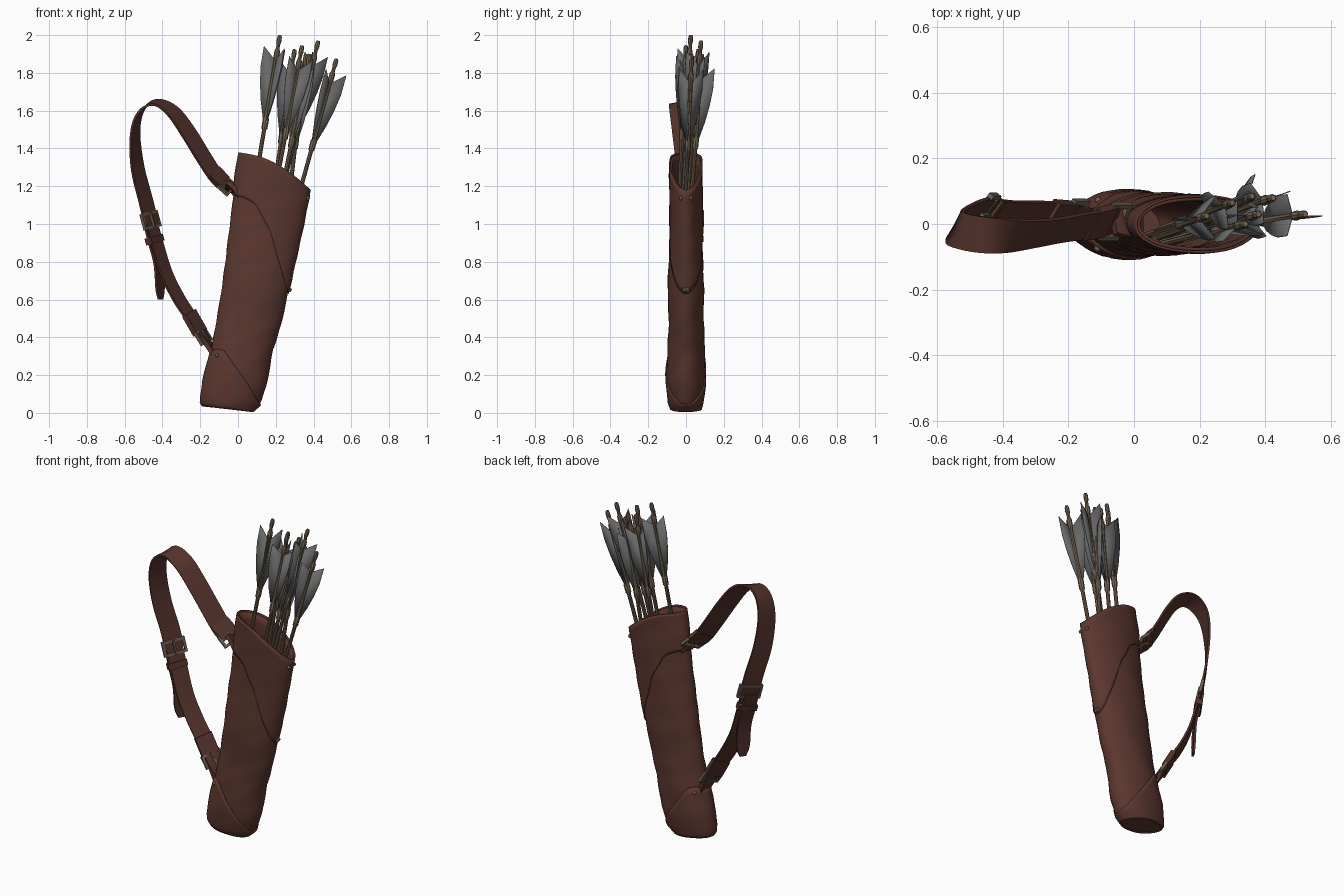
import bpy, bmesh, math, random
from mathutils import Vector, Matrix

if "Cube" in bpy.data.objects:
    bpy.data.objects.remove(bpy.data.objects["Cube"])

random.seed(4)
PI = math.pi


def material(name, rgb):
    m = bpy.data.materials.new(name)
    m.diffuse_color = (*rgb, 1)
    m.use_nodes = True
    m.node_tree.nodes["Principled BSDF"].inputs["Base Color"].default_value = m.diffuse_color
    return m


LEATHER = material("brown_leather", (0.105, 0.038, 0.028))
STRAP = material("dark_strap_leather", (0.09, 0.033, 0.025))
WOOD = material("pale_wood", (0.19, 0.135, 0.085))
FEATHER = material("grey_feather", (0.14, 0.14, 0.14))
METAL = material("dull_brass", (0.15, 0.115, 0.08))


def finish(bm, name, mats, solid=0, angle=35):
    bmesh.ops.recalc_face_normals(bm, faces=bm.faces)
    me = bpy.data.meshes.new(name)
    bm.to_mesh(me)
    bm.free()
    ob = bpy.data.objects.new(name, me)
    bpy.context.collection.objects.link(ob)
    for m in mats:
        me.materials.append(m)
    if solid:
        mod = ob.modifiers.new("thickness", 'SOLIDIFY')
        mod.thickness, mod.offset = solid, -1
    bpy.ops.object.select_all(action='DESELECT')
    ob.select_set(True)
    bpy.context.view_layer.objects.active = ob
    bpy.ops.object.shade_smooth_by_angle(angle=math.radians(angle))
    return ob


def interp(table, v):
    """Linear lookup in rows of (key, values...)."""
    for a, b in zip(table, table[1:]):
        if v <= b[0]:
            f = max(0, (v - a[0]) / (b[0] - a[0]))
            return [p + (q - p) * f for p, q in zip(a[1:], b[1:])]
    return list(table[-1][1:])


# Quiver outline: v, left x, left z, right x, right z, half depth
OUTLINE = [
    (0.00, -.185, .035, .075, .004, .078), (0.04, -.200, .06, .115, .04, .088),
    (0.12, -.185, .17, .155, .15, .102), (0.25, -.140, .34, .185, .33, .100),
    (0.40, -.108, .52, .228, .47, .092), (0.50, -.085, .68, .265, .63, .097),
    (0.65, -.060, .86, .300, .79, .090), (0.80, -.035, 1.05, .335, .96, .084),
    (0.92, -.015, 1.25, .365, 1.10, .083), (1.00, .005, 1.38, .38, 1.18, .083)]


def surface(a, v, off=0):
    lx, lz, rx, rz, d = interp(OUTLINE, v)
    s = (1 - math.cos(a)) / 2
    wrinkle = .003 * math.sin(3 * a + 17 * v) * math.sin(31 * v + 2 * math.cos(a))
    off += wrinkle
    return Vector((lx + (rx - lx) * s - math.cos(a) * off,
                   math.sin(a) * (d + off),
                   lz + (rz - lz) * s + .045 * math.sin(PI * s) * v ** 5))


def sleeve(name, low, high, off, rows, solid, cap=False, n=40):
    """Tube on the quiver surface between two edge rules v(s)."""
    bm = bmesh.new()
    rings = []
    for j in range(rows + 1):
        ring = []
        for i in range(n):
            a = 2 * PI * i / n
            s = (1 - math.cos(a)) / 2
            v0, v1 = low(s), high(s)
            ring.append(bm.verts.new(surface(a, v0 + (v1 - v0) * j / rows, off)))
        rings.append(ring)
    for r, q in zip(rings, rings[1:]):
        for i in range(n):
            k = (i + 1) % n
            bm.faces.new((r[i], r[k], q[k], q[i]))
    if cap:
        bm.faces.new(rings[0][::-1])
    return finish(bm, name, [LEATHER], solid)


UPPER_EDGE = [(0, .86), (.15, .86), (.33, .845), (.58, .76), (.77, .64), (1, .5)]
LOWER_EDGE = [(0, .24), (.1, .25), (.22, .245), (.5, .17), (.85, .075), (1, .04)]
sleeve("quiver_body", lambda s: .008, lambda s: .995, 0, 36, .012, cap=True)
sleeve("upper_panel", lambda s: interp(UPPER_EDGE, s)[0], lambda s: 1, .006, 14, .008)
sleeve("lower_panel", lambda s: 0, lambda s: interp(LOWER_EDGE, s)[0], .006, 8, .008)


# Rivets on the leather panels
def rivet(p, i):
    bm = bmesh.new()
    bmesh.ops.create_uvsphere(bm, u_segments=8, v_segments=6, radius=.011,
                              matrix=Matrix.Translation(p))
    finish(bm, f"rivet_{i}", [METAL])


for i, (a, v) in enumerate([(PI - .3, .95), (PI + .3, .95), (PI - .08, .52), (PI + .08, .52),
                            (.75, .225), (-.75, .225)]):
    rivet(surface(a, v, .006), i)


def side_dir(T, tilt):
    """Width direction of a band: along y, tilted towards the outside of the loop."""
    N = Vector((T.z, 0, -T.x)).normalized()
    t = math.radians(tilt)
    return (Vector((0, math.cos(t), 0)) + N * math.sin(t)).normalized()


def ribbon(name, ctrl, hw, mat=STRAP, th=.012, steps=5, tip=False):
    """Leather band through points (x, y, z, tilt)."""
    c = [Vector(p) for p in ctrl]
    c = [2 * c[0] - c[1]] + c + [2 * c[-1] - c[-2]]
    pts = []
    for i in range(1, len(c) - 2):
        p0, p1, p2, p3 = c[i - 1:i + 3]
        for k in range(steps):
            t = k / steps
            pts.append(.5 * (2 * p1 + (p2 - p0) * t + (2 * p0 - 5 * p1 + 4 * p2 - p3) * t * t
                             + (3 * p1 - p0 - 3 * p2 + p3) * t ** 3))
    pts.append(c[-2])
    bm = bmesh.new()
    rings = []
    for i, p in enumerate(pts):
        T = (pts[min(i + 1, len(pts) - 1)] - pts[max(i - 1, 0)]).to_3d().normalized()
        W = side_dir(T, p.w)
        N = T.cross(W).normalized() * th / 2
        left = len(pts) - 1 - i
        W = W * hw * ((.45, .85)[left] if tip and left < 2 else 1)
        o = p.to_3d()
        rings.append([bm.verts.new(o + q) for q in (W + N, W - N, -W - N, -W + N)])
    for r, q in zip(rings, rings[1:]):
        for i in range(4):
            bm.faces.new((r[i], r[i - 1], q[i - 1], q[i]))
    bm.faces.new(rings[0])
    bm.faces.new(rings[-1])
    return finish(bm, name, [mat])


def frame(name, pos, along, tilt, length, width, bar=.014, prong=False, mat=METAL):
    """Rectangular buckle frame from four bars."""
    T = Vector(along).normalized()
    W = side_dir(T, tilt)
    N = T.cross(W).normalized()
    basis = Matrix((T, W, N)).transposed().to_4x4()
    basis.translation = Vector(pos)
    bars = [(s * length / 2, 0, bar, width + bar) for s in (-1, 1)]
    bars += [(0, s * width / 2, length, bar) for s in (-1, 1)]
    if prong:
        bars.append((0, 0, length * 1.1, bar * .7))
    bm = bmesh.new()
    for x, y, sx, sy in bars:
        z = .012 if sy == bar * .7 else 0
        bmesh.ops.create_cube(bm, size=1, matrix=basis @ Matrix.Translation((x, y, z))
                              @ Matrix.Diagonal((sx, sy, bar * 1.3, 1)))
    return finish(bm, name, [mat])


# Shoulder strap, twisting over the top
ribbon("shoulder_strap", [
    (-.06, .01, 1.20, 35), (-.11, 0, 1.245, 40), (-.18, -.01, 1.35, 42), (-.26, -.025, 1.48, 42),
    (-.34, -.035, 1.59, 35), (-.42, -.035, 1.64, 18), (-.485, -.03, 1.625, 0),
    (-.53, -.02, 1.56, -15), (-.545, -.01, 1.45, -25), (-.53, .01, 1.29, -35),
    (-.49, .03, 1.13, -38), (-.46, .035, 1.01, -38)], .056)
ribbon("lower_strap", [
    (-.465, .035, 1.03, -38), (-.435, .035, .92, -38), (-.38, .03, .74, -38),
    (-.31, .03, .60, -38), (-.24, .025, .495, -35), (-.19, .02, .41, -30)], .048)
ribbon("strap_tail", [
    (-.475, .03, 1.0, -30), (-.45, .03, .90, -30), (-.42, .03, .78, -30), (-.41, .03, .60, -30)],
    .042, tip=True)
ribbon("strap_fold", [(-.26, .025, .53, -35), (-.20, .02, .425, -35)], .052, th=.03)
ribbon("upper_fold", [(-.075, .01, 1.22, 35), (-.13, 0, 1.275, 40)], .056, th=.024)

# Tabs joining the strap to the quiver
ribbon("upper_tab", [(-.065, .01, 1.205, 25), (-.03, .005, 1.185, 15), (.02, 0, 1.13, 0)], .045, th=.024)
ribbon("lower_tab", [(-.20, .02, .425, -25), (-.16, .01, .37, -15), (-.12, 0, .29, 0)], .045, th=.024)

# Buckles and keeper loop
frame("strap_buckle", (-.463, .035, 1.02), (.03, 0, -.11), -38, .075, .125, prong=True)
frame("upper_buckle", (-.058, .008, 1.20), (-.05, 0, .045), 32, .06, .115)
frame("lower_buckle", (-.185, .018, .405), (.05, 0, -.08), -28, .065, .11, prong=True)
ribbon("keeper_loop", [(-.447, .033, .935, -36), (-.437, .033, .90, -36)], .057, th=.042)

# Arrows: mouth point, nock point, turn of the feathers
ARROWS = [
    ((.115, -.01, 1.36), (.222, .025, 2.0), 180), ((.205, .03, 1.28), (.30, .065, 1.925), 150),
    ((.215, -.03, 1.28), (.34, .0, 1.945), 100), ((.25, .02, 1.24), (.425, .08, 1.97), 20),
    ((.245, -.01, 1.24), (.38, .03, 1.90), 60), ((.335, .0, 1.20), (.522, .03, 1.875), 0),
    ((.28, .035, 1.22), (.36, .085, 1.90), 75)]
# Shaft profile: distance below nock tip, radius
SHAFT = [(0, .008), (.01, .012), (.035, .013), (.055, .009), (.075, .010), (.085, .015), (.12, .015),
         (.13, .011), (.44, .011), (.45, .017), (.50, .016), (.51, .011)]
VANE = [(.46, .006), (.46, .014), (.36, .043), (.27, .062), (.18, .074), (.07, .074), (.125, .014), (.125, .006)]

for n, (base, tip, turn) in enumerate(ARROWS):
    base, tip = Vector(base), Vector(tip)
    d = (base - tip).normalized()
    X = Vector((1, 0, 0))
    X = (X - d * X.dot(d)).normalized()
    Y = d.cross(X)
    if Y.y < 0:
        Y = -Y
    radial = lambda a: X * math.cos(a) + Y * math.sin(a)
    bm = bmesh.new()
    rings = [[bm.verts.new(tip + d * t + radial(2 * PI * k / 8) * r) for k in range(8)]
             for t, r in SHAFT + [(1.5, .011)]]
    for r, q in zip(rings, rings[1:]):
        for k in range(8):
            bm.faces.new((r[k], r[k - 1], q[k - 1], q[k]))
    bm.faces.new(rings[0])
    bm.faces.new(rings[-1])
    finish(bm, f"arrow_shaft_{n}", [WOOD])
    bm = bmesh.new()
    for k in range(3):
        out = radial(math.radians(turn + 120 * k))
        bm.faces.new([bm.verts.new(tip + d * t + out * r) for t, r in VANE])
    finish(bm, f"arrow_feathers_{n}", [FEATHER], solid=.003)
